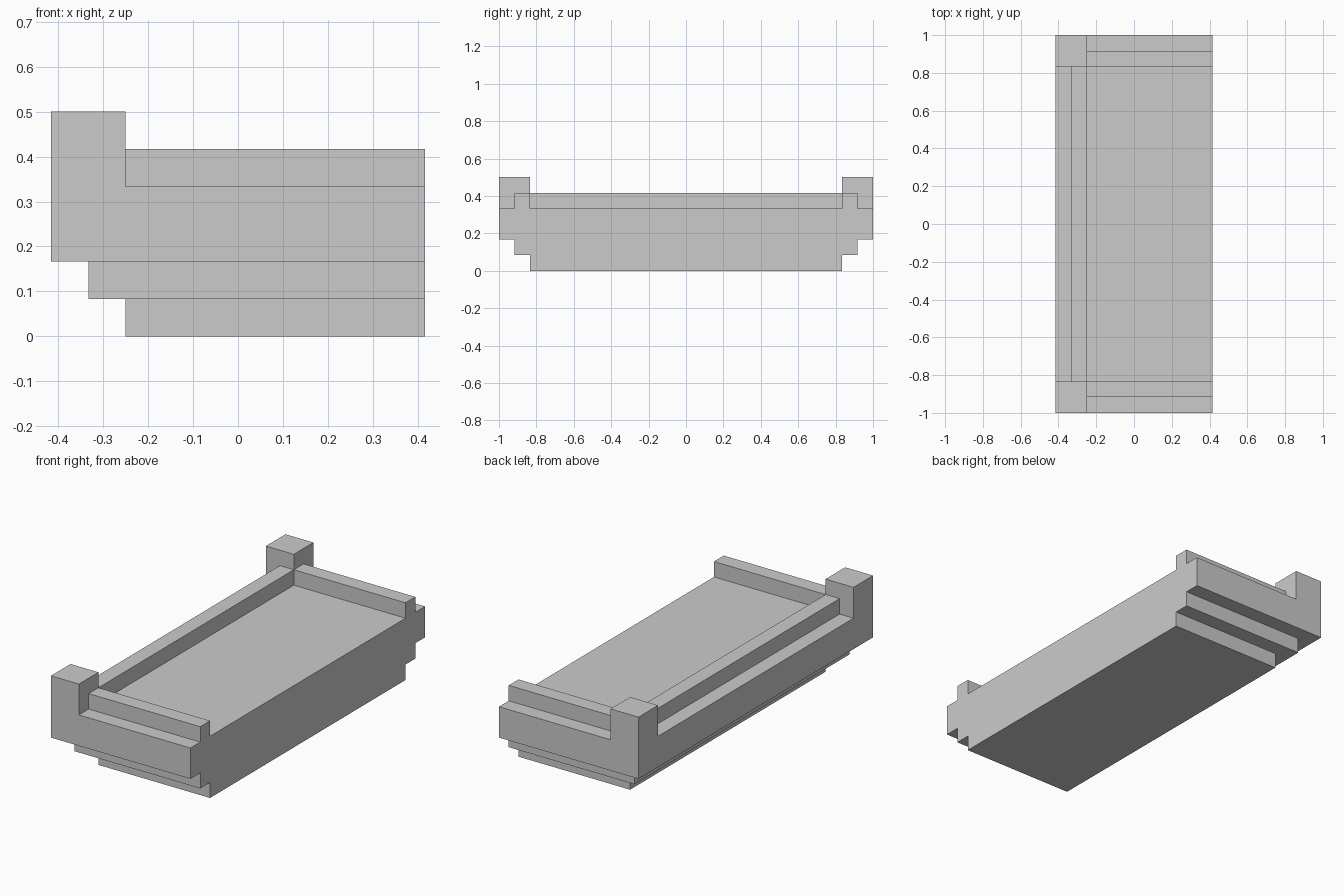
import bpy, bmesh

if "Cube" in bpy.data.objects:
    bpy.data.objects.remove(bpy.data.objects["Cube"])

U = 1 / 12  # every dimension is a multiple of one twelfth


def make_object(name, bm):
    bmesh.ops.recalc_face_normals(bm, faces=bm.faces)
    mesh = bpy.data.meshes.new(name)
    bm.to_mesh(mesh)
    bm.free()
    obj = bpy.data.objects.new(name, mesh)
    bpy.context.collection.objects.link(obj)
    return obj


def box(name, x, y, z, mirror_y=False):
    """Box from min/max ranges in units of U, optionally mirrored across y = 0."""
    bm = bmesh.new()
    bmesh.ops.create_cube(bm, size=1)
    for v in bm.verts:
        v.co = [U * (lo if c < 0 else hi) for c, (lo, hi) in zip(v.co, (x, y, z))]
    obj = make_object(name, bm)
    if mirror_y:
        mod = obj.modifiers.new("Mirror", 'MIRROR')
        mod.use_axis = (False, True, False)
        mod.use_mirror_merge = False
    return obj


# Stepped base: three-sided corbelled outline, flush at the +x side
steps = [(-3, 10, 0), (-3, 10, 1), (-4, 11, 1), (-4, 11, 2), (-5, 12, 2), (-5, 12, 4)]
bm = bmesh.new()
rings = []
for x, y, z in steps:
    outline = [(5, -y), (x, -y), (x, y), (5, y)]
    rings.append([bm.verts.new((px * U, py * U, z * U)) for px, py in outline])
for low, high in zip(rings, rings[1:]):
    for i in range(3):
        bm.faces.new((low[i], low[i + 1], high[i + 1], high[i]))
bm.faces.new(rings[0])
bm.faces.new(rings[-1])
bm.faces.new([r[0] for r in rings] + [r[3] for r in reversed(rings)])
make_object("stepped_base", bm)

# Corner posts and the low rails around the floor
box("corner_posts", (-5, -3), (10, 12), (4, 6), mirror_y=True)
box("side_rails", (-3, 5), (10, 11), (4, 5), mirror_y=True)
box("long_rail", (-4, -3), (-10, 10), (4, 5))
